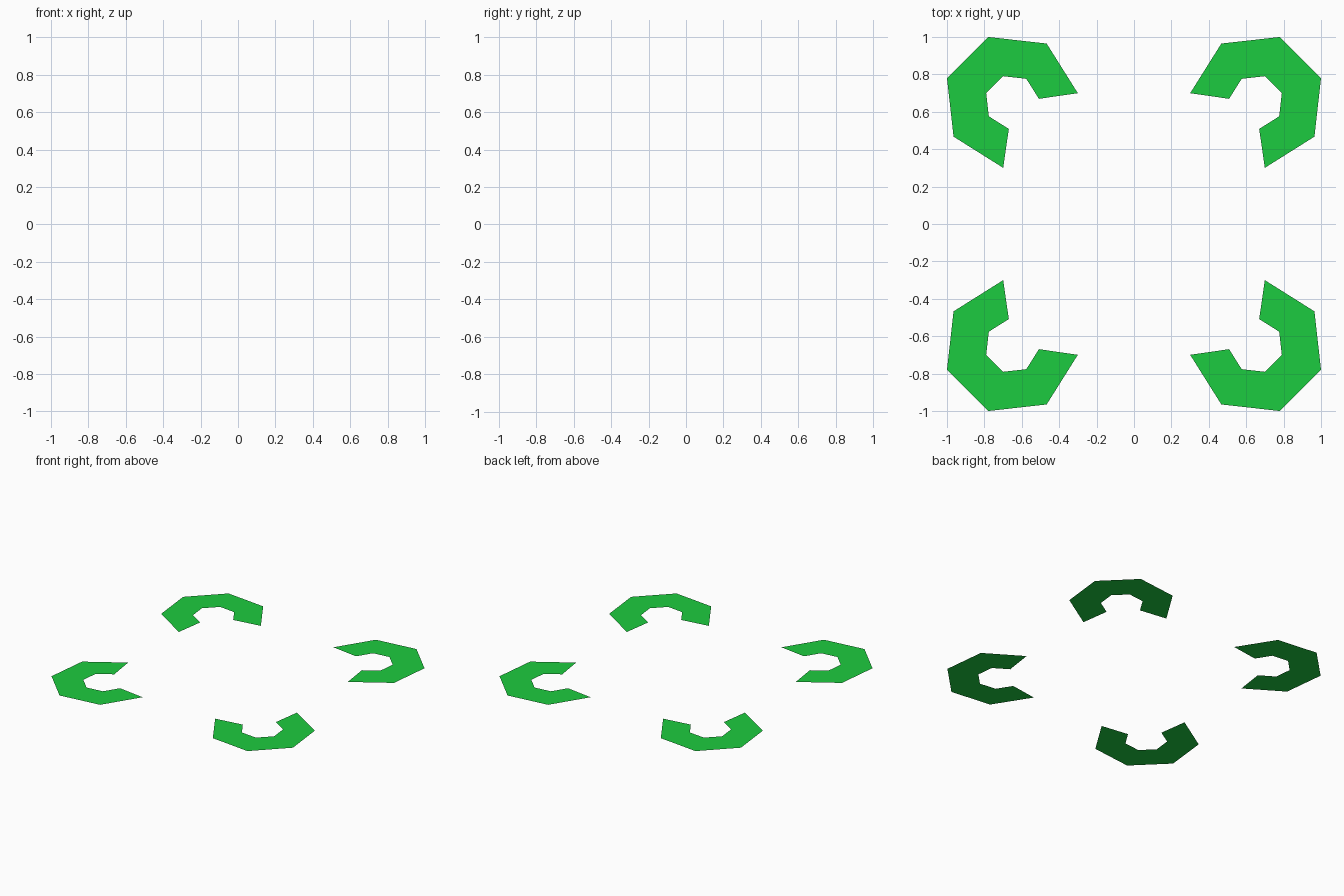
import bpy
from math import cos, sin, radians, pi

if "Cube" in bpy.data.objects:
    bpy.data.objects.remove(bpy.data.objects["Cube"])

# Bright green
green = bpy.data.materials.new("green")
green.diffuse_color = (0.012, 0.6, 0.05, 1)
green.use_nodes = True
green.node_tree.nodes["Principled BSDF"].inputs["Base Color"].default_value = green.diffuse_color

SIDES = 7             # each arc is a heptagonal ring...
SEGMENTS = 5          # ...with two of its sides left open
STEP = 2 * pi / SIDES


def arc_points(centre, radius, turn):
    """Heptagon corners about a point on the diagonal, turned about the origin."""
    points = []
    for i in range(SEGMENTS + 1):
        a = radians(45) + (i - SEGMENTS / 2) * STEP
        x, y = centre + radius * cos(a), centre + radius * sin(a)
        points.append((x * cos(turn) - y * sin(turn),
                       x * sin(turn) + y * cos(turn), 0))
    return points


def corner_arc(name, turn):
    """Flat C-shaped strip that opens towards the middle."""
    verts = arc_points(0.659, 0.361, turn) + arc_points(0.653, 0.1455, turn)
    n = SEGMENTS + 1
    faces = [(i, i + 1, n + i + 1, n + i) for i in range(SEGMENTS)]
    mesh = bpy.data.meshes.new(name)
    mesh.from_pydata(verts, [], faces)
    mesh.materials.append(green)
    bpy.context.collection.objects.link(bpy.data.objects.new(name, mesh))


# One arc in every corner
for k, place in enumerate(("back_right", "back_left", "front_left", "front_right")):
    corner_arc(place + "_corner_arc", k * pi / 2)
